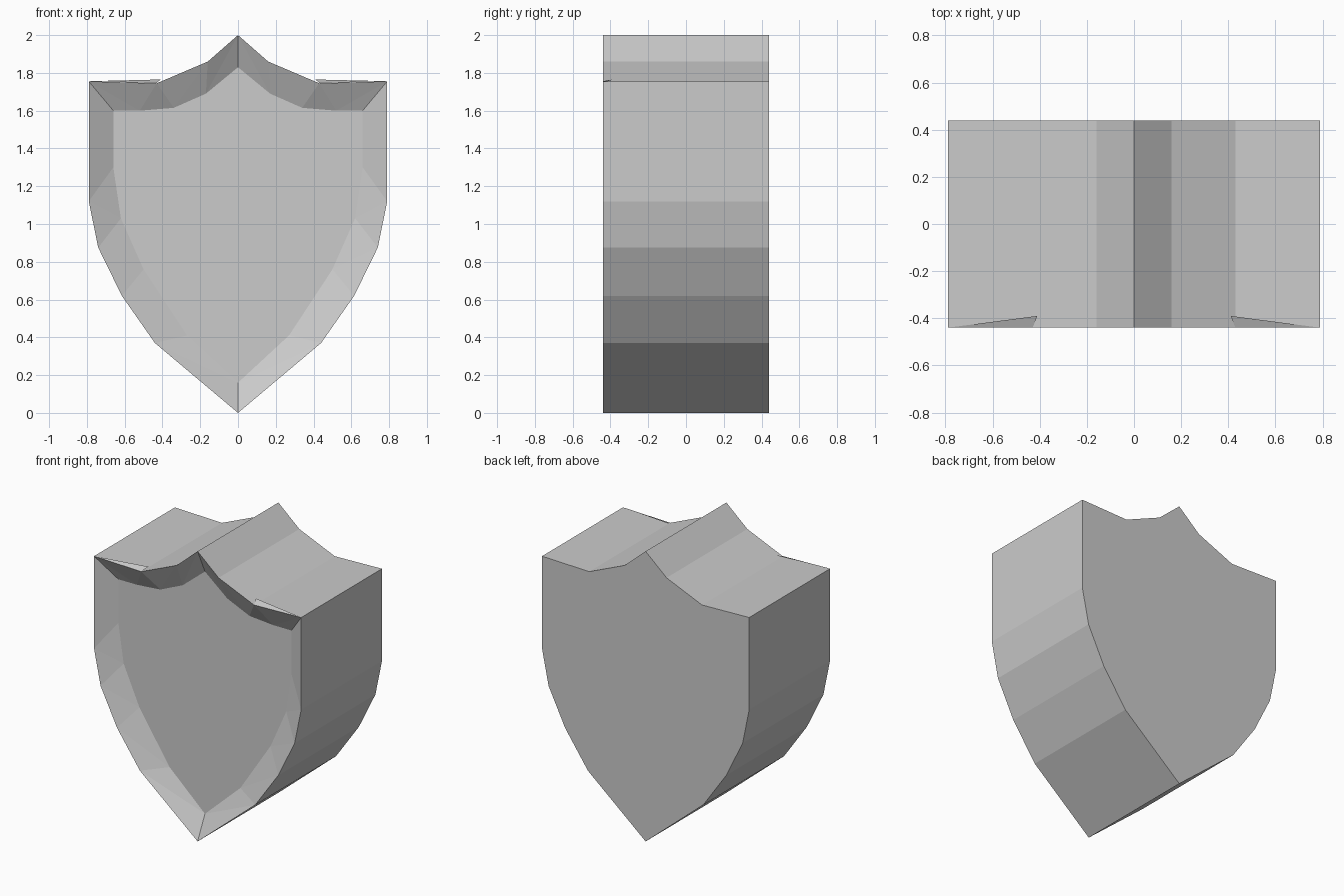
import bpy
import bmesh

cube = bpy.data.objects.get("Cube")
if cube:
    bpy.data.objects.remove(cube, do_unlink=True)

grey = bpy.data.materials.new("plain_grey")
grey.use_nodes = True
colour = (0.6, 0.6, 0.6, 1)
grey.diffuse_color = colour
grey.node_tree.nodes["Principled BSDF"].inputs["Base Color"].default_value = colour

FRONT, PANEL, BACK = -0.44, -0.36, 0.44

# Right half of the rim and of the recessed panel, paired from peak to tip
RIM = [(0, 2), (.16, 1.86), (.43, 1.745), (.79, 1.755), (.79, 1.62),
       (.79, 1.12), (.74, .875), (.615, .62), (.44, .37), (0, 0)]
INNER = [(0, 1.83), (.17, 1.69), (.34, 1.615), (.52, 1.6), (.66, 1.6),
         (.66, 1.3), (.62, 1.03), (.5, .76), (.27, .41), (0, .16)]


def full_loop(half):
    """Close a half outline by mirroring it across x = 0."""
    return half + [(-x, z) for x, z in reversed(half[1:-1])]


def finish(bm, name):
    bmesh.ops.recalc_face_normals(bm, faces=bm.faces)
    mesh = bpy.data.meshes.new(name)
    bm.to_mesh(mesh)
    bm.free()
    mesh.materials.append(grey)
    obj = bpy.data.objects.new(name, mesh)
    bpy.context.collection.objects.link(obj)
    return obj


# Shield body: flat back, straight walls, sloping rim and recessed panel
bm = bmesh.new()
back, rim, panel = (
    [bm.verts.new((x, y, z)) for x, z in full_loop(half)]
    for half, y in ((RIM, BACK), (RIM, FRONT), (INNER, PANEL)))
bm.faces.new(back)
bm.faces.new(panel)
count = len(rim)
for i in range(count):
    j = (i + 1) % count
    bm.faces.new((back[i], back[j], rim[j], rim[i]))
    # Split each slope along mirrored diagonals
    if i < count // 2:
        a, b = i, j
    else:
        a, b = j, i
    bm.faces.new((rim[a], rim[b], panel[b]))
    bm.faces.new((rim[a], panel[b], panel[a]))
finish(bm, "shield_body")

# Thin raised slivers where the rim slope folds over the top edge
for side, name in ((1, "left_rim_sliver"), (-1, "right_rim_sliver")):
    bm = bmesh.new()
    bm.faces.new([bm.verts.new((side * x, y, z)) for x, y, z in
                  ((.79, FRONT, 1.756), (.41, -.39, 1.765), (.43, FRONT, 1.746))])
    finish(bm, name)
